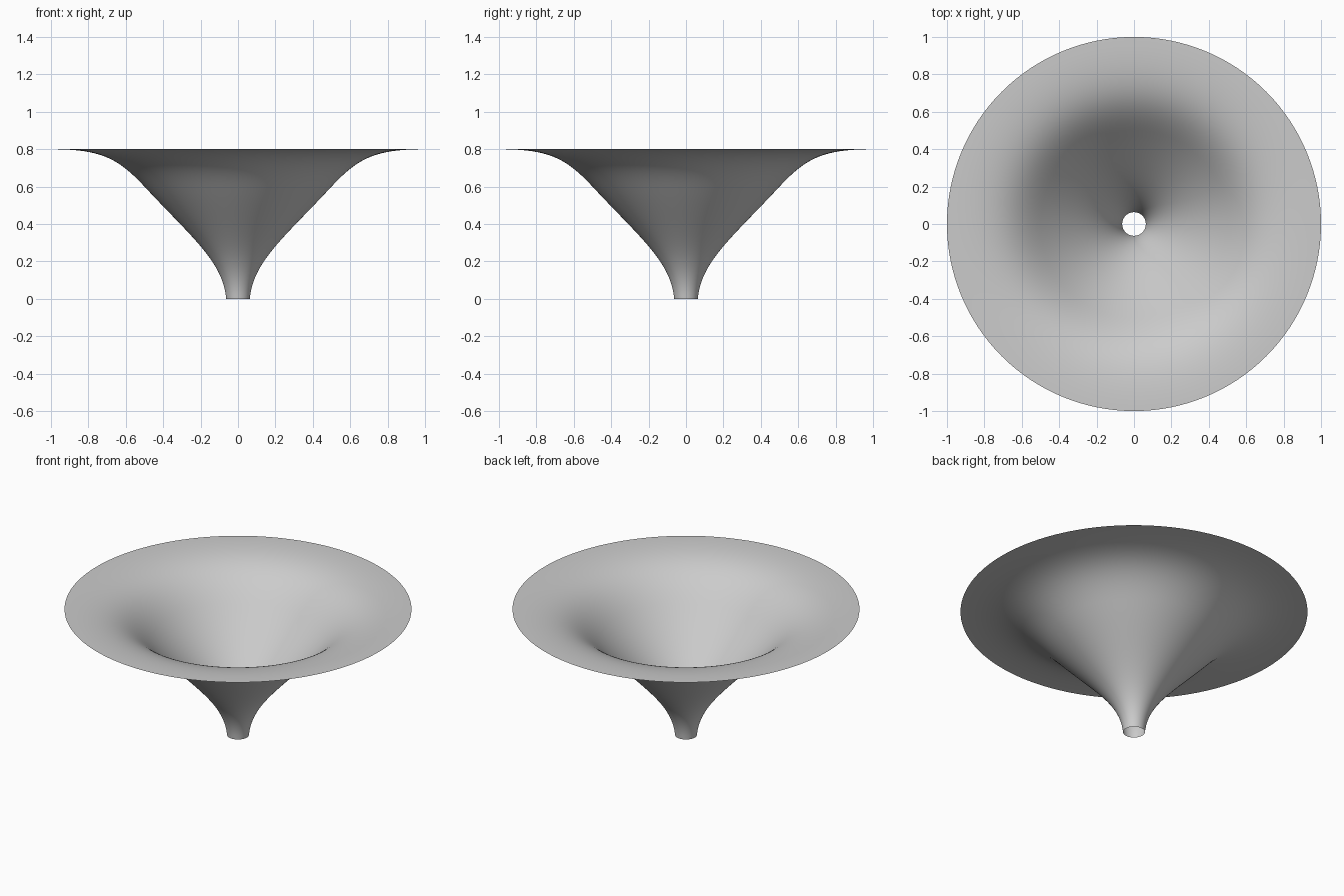
import bpy
import bmesh
from math import tau
from mathutils import Vector
from mathutils.geometry import interpolate_bezier

cube = bpy.data.objects.get("Cube")
if cube:
    bpy.data.objects.remove(cube, do_unlink=True)

SIDES = 128
STEPS = 24

# One plain grey for the whole sheet
grey = bpy.data.materials.new("light_grey")
grey.use_nodes = True
colour = (0.6, 0.6, 0.6, 1)
grey.diffuse_color = colour
grey.node_tree.nodes["Principled BSDF"].inputs["Base Color"].default_value = colour


def curve(*points):
    """Sample a cubic curve given as (radius, height) points."""
    start, handle_a, handle_b, end = (Vector((r, 0, z)) for r, z in points)
    return interpolate_bezier(start, handle_a, handle_b, end, STEPS)


# Profile: steep throat, then a flare that levels out at the rim
throat = curve((0.063, 0), (0.08, 0.2), (0.25, 0.33), (0.5, 0.6))
flare = curve((0.5, 0.6), (0.64, 0.75), (0.73, 0.8), (1, 0.8))
profile = throat + flare[1:]

# Revolve the profile into an open thin funnel
bm = bmesh.new()
verts = [bm.verts.new(p) for p in profile]
edges = [bm.edges.new(pair) for pair in zip(verts, verts[1:])]
bmesh.ops.spin(bm, geom=verts + edges, cent=(0, 0, 0), axis=(0, 0, 1),
               angle=tau, steps=SIDES, use_merge=True)
bmesh.ops.remove_doubles(bm, verts=bm.verts, dist=0.0001)

# Face the sheet upward and shade it smooth
bm.normal_update()
down = [f for f in bm.faces if f.normal.z < 0]
bmesh.ops.reverse_faces(bm, faces=down)
for face in bm.faces:
    face.smooth = True

mesh = bpy.data.meshes.new("funnel")
bm.to_mesh(mesh)
bm.free()
mesh.materials.append(grey)
funnel = bpy.data.objects.new("funnel", mesh)
bpy.context.collection.objects.link(funnel)
